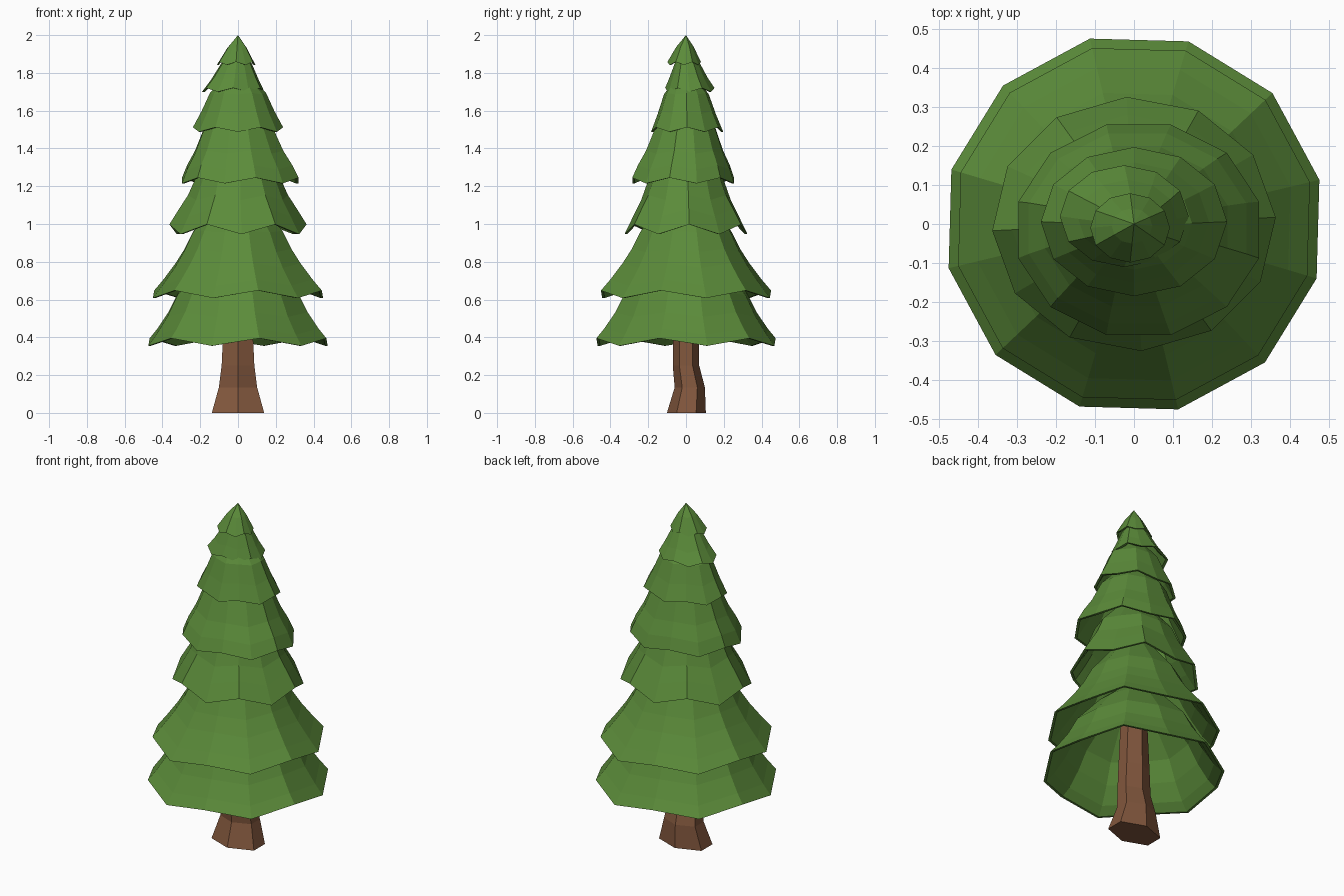
import bpy
import bmesh
from math import sin, cos, radians

cube = bpy.data.objects.get("Cube")
if cube:
    bpy.data.objects.remove(cube, do_unlink=True)


def make_material(name, rgb):
    mat = bpy.data.materials.new(name)
    mat.use_nodes = True
    color = (*rgb, 1.0)
    mat.diffuse_color = color
    mat.node_tree.nodes["Principled BSDF"].inputs["Base Color"].default_value = color
    return mat


green = make_material("pine green", (0.105, 0.26, 0.042))
brown = make_material("bark brown", (0.22, 0.094, 0.046))


def loft(name, rings, mat):
    """Skin a list of point rings and cap both ends."""
    bm = bmesh.new()
    loops = [[bm.verts.new(p) for p in ring] for ring in rings]
    n = len(loops[0])
    for a, b in zip(loops, loops[1:]):
        for i in range(n):
            j = (i + 1) % n
            bm.faces.new((a[i], a[j], b[j], b[i]))
    bm.faces.new(loops[0])
    bm.faces.new(loops[-1])
    bmesh.ops.remove_doubles(bm, verts=bm.verts, dist=0.0005)
    bmesh.ops.recalc_face_normals(bm, faces=bm.faces)
    mesh = bpy.data.meshes.new(name)
    bm.to_mesh(mesh)
    bm.free()
    mesh.materials.append(mat)
    obj = bpy.data.objects.new(name, mesh)
    bpy.context.collection.objects.link(obj)
    return obj


def tier(name, profile, start, wave=0.02, squash=(1, 1), shift=(0, 0),
         sides=12, wall=0.014):
    """Hollow skirt of branches with a zigzag hem; profile runs hem to top."""
    steps = len(profile) - 1

    def ring(k, inset):
        r, z = profile[k]
        fade = 1 - k / steps
        points = []
        for i in range(sides):
            a = radians(start + 360 * i / sides)
            s = -1 if i % 2 == 0 else 1
            rr = max(r - inset, 0)
            points.append((rr * cos(a) * squash[0] + shift[0] * fade,
                           rr * sin(a) * squash[1] + shift[1] * fade,
                           z + s * wave * fade - (inset if k else 0)))
        return points

    outer = [ring(k, 0) for k in range(steps, -1, -1)]
    inner = [ring(k, wall) for k in range(steps + 1)]
    return loft(name, outer + inner, green)


# Branch tiers, bottom to top; even corners are the low ones
tier("branch_tier_1", [(.488, .375), (.445, .43), (.385, .52), (.33, .63), (.2, .78), (.06, .9)], 13.4)
tier("branch_tier_2", [(.463, .628), (.412, .69), (.345, .78), (.295, .86), (.245, .96), (.12, 1.12)], 13.4)
tier("branch_tier_3", [(.343, .972), (.295, 1.06), (.25, 1.14), (.21, 1.24), (.11, 1.36)],
     33, wave=.026, squash=(1.06, .95))
tier("branch_tier_4", [(.31, 1.23), (.28, 1.3), (.235, 1.38), (.185, 1.5), (.1, 1.6)],
     15, wave=.015, squash=(1.03, .9), shift=(.012, -.015))
tier("branch_tier_5", [(.217, 1.5), (.175, 1.59), (.135, 1.69), (.06, 1.78)],
     30, wave=.012, squash=(1.1, .88), shift=(0, .006))
tier("branch_tier_6", [(.15, 1.71), (.115, 1.77), (.075, 1.85), (.03, 1.9)],
     0, wave=.01, squash=(1.1, .87), shift=(-.025, .02))
tier("treetop", [(.102, 1.85), (.052, 1.935), (0, 2)],
     0, wave=.008, squash=(1, .87), shift=(-.01, -.01), wall=.01)

# Trunk: six-sided, flared at the foot, with a slight bend
trunk = [(0, .16, .103, .002), (.135, .117, .08, .02),
         (.25, .1, .07, 0), (.4, .092, .07, 0), (.82, .07, .06, 0)]
loft("trunk", [[(rx * cos(radians(a)), ry * sin(radians(a)) + dy, z)
                for a in range(30, 390, 60)] for z, rx, ry, dy in trunk], brown)
